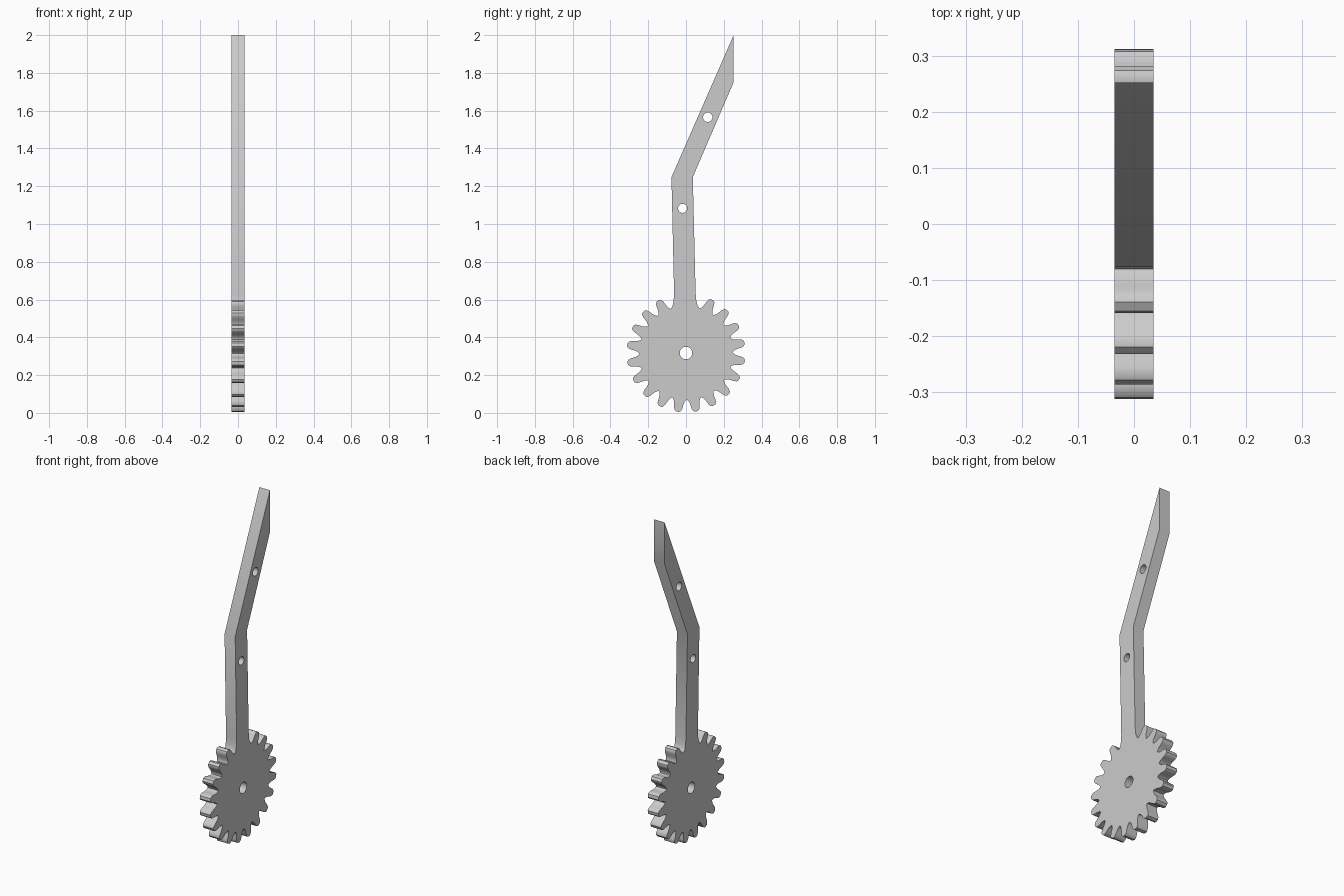
import bpy
import bmesh
from math import sin, cos, pi, radians

cube = bpy.data.objects.get("Cube")
if cube:
    bpy.data.objects.remove(cube, do_unlink=True)

HALF = 0.035            # half thickness along x
CENTRE_Z = 0.317        # gear axis height
PITCH = 18              # degrees between teeth
TEETH = 18              # the top two places are taken by the arm

# Half tooth: (angle from tooth centre, radius), valley to tip
FLANK = [(9, 0.247), (7.9, 0.25), (6.6, 0.258), (5.6, 0.267), (4.9, 0.28),
         (4.2, 0.295), (3.2, 0.307), (1.6, 0.314)]
TOOTH = [(-a, r) for a, r in FLANK] + [(a, r) for a, r in reversed(FLANK[1:])]


def polar(angle, radius):
    a = radians(angle)
    return radius * sin(a), CENTRE_Z + radius * cos(a)


def circle(y, z, radius, steps=32):
    return [(y + radius * cos(2 * pi * i / steps),
             z + radius * sin(2 * pi * i / steps)) for i in range(steps)]


# Gear rim, clockwise from the arm
outline = [polar(26.1 + PITCH * k + a, r) for k in range(TEETH) for a, r in TOOTH]
outline.append(polar(341.1, 0.247))

# Bent arm with slanted tip, up its front edge and down its back edge
outline += [(-0.071, 0.567), (-0.066, 0.59), (-0.063, 0.63), (-0.077, 1.248),
            (0.252, 2.0), (0.252, 1.75), (0.036, 1.248),
            (0.051, 0.63), (0.055, 0.59), (0.062, 0.567)]

# Axle hole and two arm holes
holes = [circle(0, CENTRE_Z, 0.033), circle(-0.018, 1.083, 0.024),
         circle(0.115, 1.565, 0.025)]

# Fill the profile around the holes and extrude it
bm = bmesh.new()
edges = []
for loop in [outline] + holes:
    verts = [bm.verts.new((-HALF, y, z)) for y, z in loop]
    edges += [bm.edges.new((verts[i - 1], verts[i])) for i in range(len(verts))]
bmesh.ops.triangle_fill(bm, edges=edges, use_beauty=True, normal=(-1, 0, 0))
extruded = bmesh.ops.extrude_face_region(bm, geom=bm.faces[:], use_keep_orig=True)
bmesh.ops.translate(bm, vec=(2 * HALF, 0, 0),
                    verts=[g for g in extruded["geom"] if isinstance(g, bmesh.types.BMVert)])
bmesh.ops.recalc_face_normals(bm, faces=bm.faces[:])

mesh = bpy.data.meshes.new("gear_lever")
bm.to_mesh(mesh)
bm.free()
lever = bpy.data.objects.new("gear_lever", mesh)
bpy.context.collection.objects.link(lever)

# Plain grey metal
grey = bpy.data.materials.new("light_grey")
grey.use_nodes = True
colour = (0.6, 0.6, 0.6, 1)
grey.diffuse_color = colour
grey.node_tree.nodes["Principled BSDF"].inputs["Base Color"].default_value = colour
mesh.materials.append(grey)

# Smooth the hole walls and tooth curves, keep the rims sharp
bpy.ops.object.select_all(action="DESELECT")
lever.select_set(True)
bpy.context.view_layer.objects.active = lever
bpy.ops.object.shade_smooth_by_angle(angle=radians(30))
